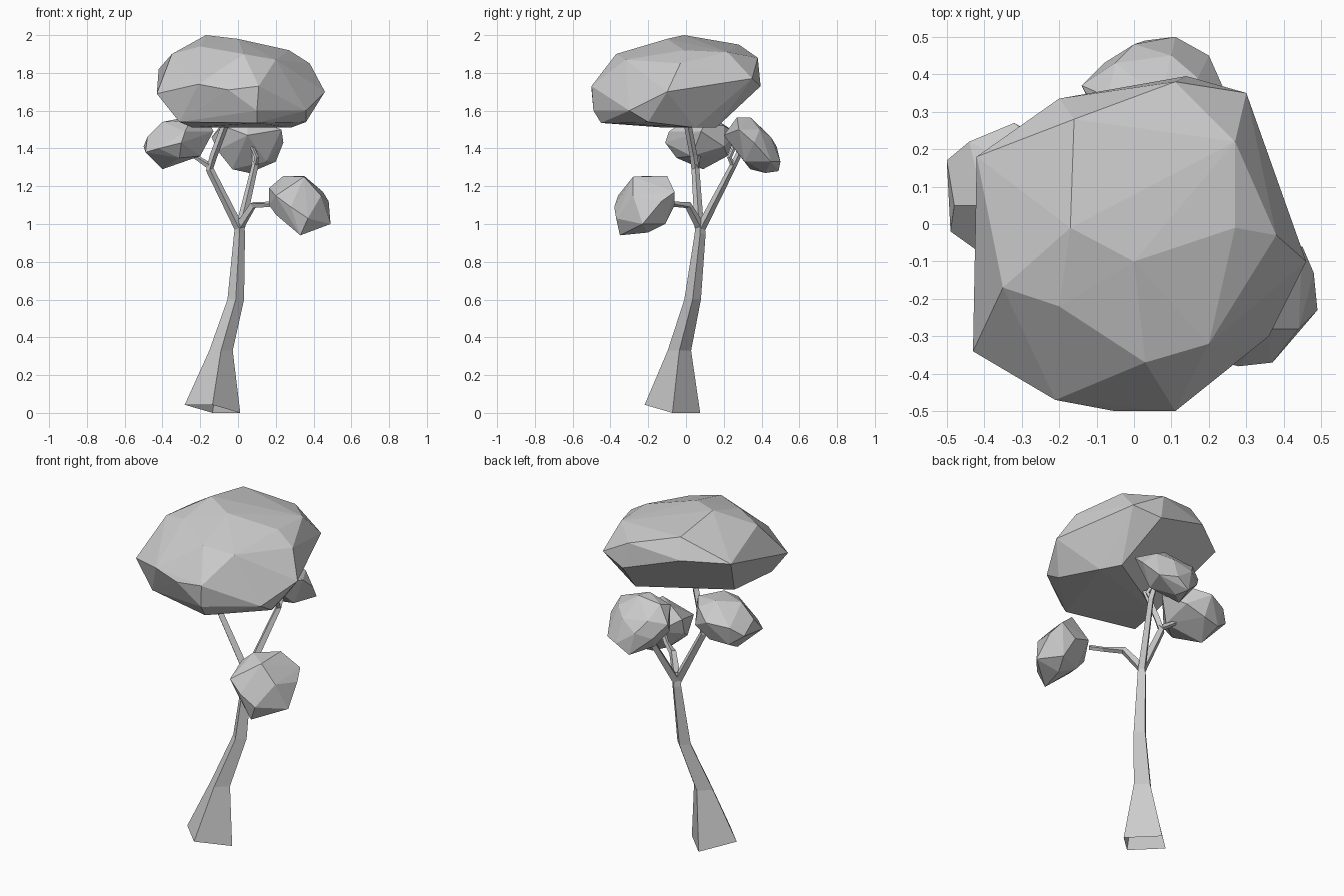
import bpy, bmesh, math
from mathutils import Vector


def finish(name, bm):
    bmesh.ops.recalc_face_normals(bm, faces=bm.faces)
    mesh = bpy.data.meshes.new(name)
    bm.to_mesh(mesh)
    bm.free()
    bpy.context.collection.objects.link(bpy.data.objects.new(name, mesh))


def leaf_clump(name, points):
    """Faceted foliage: the hull of a few corner points."""
    bm = bmesh.new()
    for p in points:
        bm.verts.new(p)
    bmesh.ops.convex_hull(bm, input=bm.verts[:])
    loose = [v for v in bm.verts if not v.link_faces]
    bmesh.ops.delete(bm, geom=loose, context='VERTS')
    finish(name, bm)


def limb(name, path, level=False, base_tilt=0.0):
    """Open four-sided tapering tube through (x, y, z, radius) stations."""
    bm = bmesh.new()
    centres = [Vector(p[:3]) for p in path]
    rings = []
    for i, c in enumerate(centres):
        t = centres[min(i + 1, len(path) - 1)] - centres[max(i - 1, 0)]
        t = Vector((0, 0, 1)) if level else t.normalized()
        u = (Vector((1, 0, 0)) - t * t.x).normalized()
        w = t.cross(u)
        ring = []
        for k in range(4):
            a = k * math.pi / 2
            ring.append(bm.verts.new(c + path[i][3] * (u * math.cos(a) + w * math.sin(a))))
        rings.append(ring)
    for v in rings[0][2:]:
        v.co.z += base_tilt
    for a, b in zip(rings, rings[1:]):
        for k in range(4):
            bm.faces.new((a[k], a[(k + 1) % 4], b[(k + 1) % 4], b[k]))
    finish(name, bm)


# Trunk with a flared, slightly tilted foot
limb("trunk", [(-0.135, -0.072, 0, 0.147), (-0.09, -0.035, 0.33, 0.062),
               (-0.012, 0.035, 0.6, 0.044), (0.008, 0.075, 0.95, 0.029),
               (0.01, 0.073, 1.03, 0.02)], level=True, base_tilt=0.043)

# Branches
limb("left_branch", [(0.005, 0.07, 0.98, 0.025), (-0.15, 0.05, 1.29, 0.021),
                     (-0.13, 0.04, 1.36, 0.02), (-0.07, 0.01, 1.52, 0.02)])
limb("left_twig", [(-0.14, 0.05, 1.30, 0.018), (-0.2, 0.06, 1.34, 0.014), (-0.26, 0.07, 1.38, 0.012)])
limb("back_branch", [(0.012, 0.08, 0.98, 0.025), (0.09, 0.25, 1.31, 0.018),
                     (0.09, 0.29, 1.39, 0.015)])
limb("back_twig", [(0.09, 0.25, 1.31, 0.014), (0.1, 0.23, 1.35, 0.012), (0.07, 0.26, 1.42, 0.01)])
limb("right_branch", [(0.01, 0.073, 0.99, 0.025), (0.08, 0.01, 1.1, 0.02),
                      (0.17, -0.06, 1.105, 0.014), (0.22, -0.11, 1.12, 0.014)])

# Main crown
leaf_clump("crown", [
    (-0.17, -0.01, 2.0), (-0.16, 0.28, 1.95), (0, -0.1, 1.98), (0.27, -0.01, 1.92),
    (0.27, 0.22, 1.91), (-0.35, -0.17, 1.9), (-0.2, -0.22, 1.94), (0.2, -0.32, 1.87),
    (0.03, -0.37, 1.9), (0.38, -0.03, 1.85), (0.46, -0.1, 1.7), (0.36, -0.3, 1.6),
    (0.11, -0.5, 1.73), (-0.05, -0.5, 1.71), (0.1, -0.49, 1.6), (-0.43, -0.34, 1.69),
    (-0.21, -0.47, 1.74), (-0.42, 0.18, 1.82), (-0.2, 0.335, 1.84), (0.14, 0.395, 1.73),
    (0.3, 0.35, 1.77), (0.11, 0.38, 1.88), (0.36, -0.2, 1.54), (0.28, 0.05, 1.51),
    (-0.24, -0.11, 1.51), (0.22, 0.16, 1.51), (-0.31, -0.36, 1.54), (0.1, -0.45, 1.535)])

# Smaller clumps at the branch ends
leaf_clump("right_clump", [
    (0.24, -0.2, 1.255), (0.35, -0.1, 1.255), (0.35, -0.28, 1.25), (0.45, -0.06, 1.17),
    (0.48, -0.13, 1.12), (0.49, -0.23, 1.0), (0.37, -0.37, 1.03), (0.28, -0.38, 1.09),
    (0.33, -0.35, 0.94), (0.36, -0.2, 0.955), (0.2, -0.3, 1.05), (0.165, -0.22, 1.1),
    (0.165, -0.2, 1.19), (0.2, -0.36, 1.15), (0.25, -0.08, 1.14), (0.36, -0.06, 1.1),
    (0.4, -0.11, 1.0), (0.44, -0.28, 1.15), (0.25, -0.18, 1.01)])
leaf_clump("left_clump", [
    (-0.32, 0.27, 1.48), (-0.44, 0.22, 1.46), (-0.5, 0.17, 1.41), (-0.48, 0.05, 1.46),
    (-0.49, -0.02, 1.38), (-0.42, -0.07, 1.4), (-0.4, 0.05, 1.54), (-0.3, 0.15, 1.56),
    (-0.25, 0, 1.55), (-0.15, 0.1, 1.53), (-0.13, 0.08, 1.49), (-0.2, 0.03, 1.36),
    (-0.3, -0.11, 1.43), (-0.28, -0.09, 1.49), (-0.31, -0.05, 1.35), (-0.4, 0.09, 1.29),
    (-0.31, 0.22, 1.36), (-0.2, 0.2, 1.41), (-0.42, 0.2, 1.35), (-0.22, 0.2, 1.52)])
leaf_clump("back_clump", [
    (-0.14, 0.37, 1.46), (-0.08, 0.43, 1.38), (0.11, 0.5, 1.33), (0.03, 0.49, 1.28),
    (0.06, 0.42, 1.27), (0.2, 0.45, 1.33), (0.24, 0.36, 1.43), (0.23, 0.28, 1.5),
    (0.05, 0.27, 1.565), (0.07, 0.34, 1.565), (-0.08, 0.26, 1.52), (0.05, 0.2, 1.47),
    (-0.11, 0.31, 1.39), (0.15, 0.31, 1.33), (-0.03, 0.34, 1.29), (0.1, 0.45, 1.46),
    (-0.05, 0.43, 1.48), (0.17, 0.39, 1.5), (-0.07, 0.34, 1.55), (0, 0.48, 1.41)])
